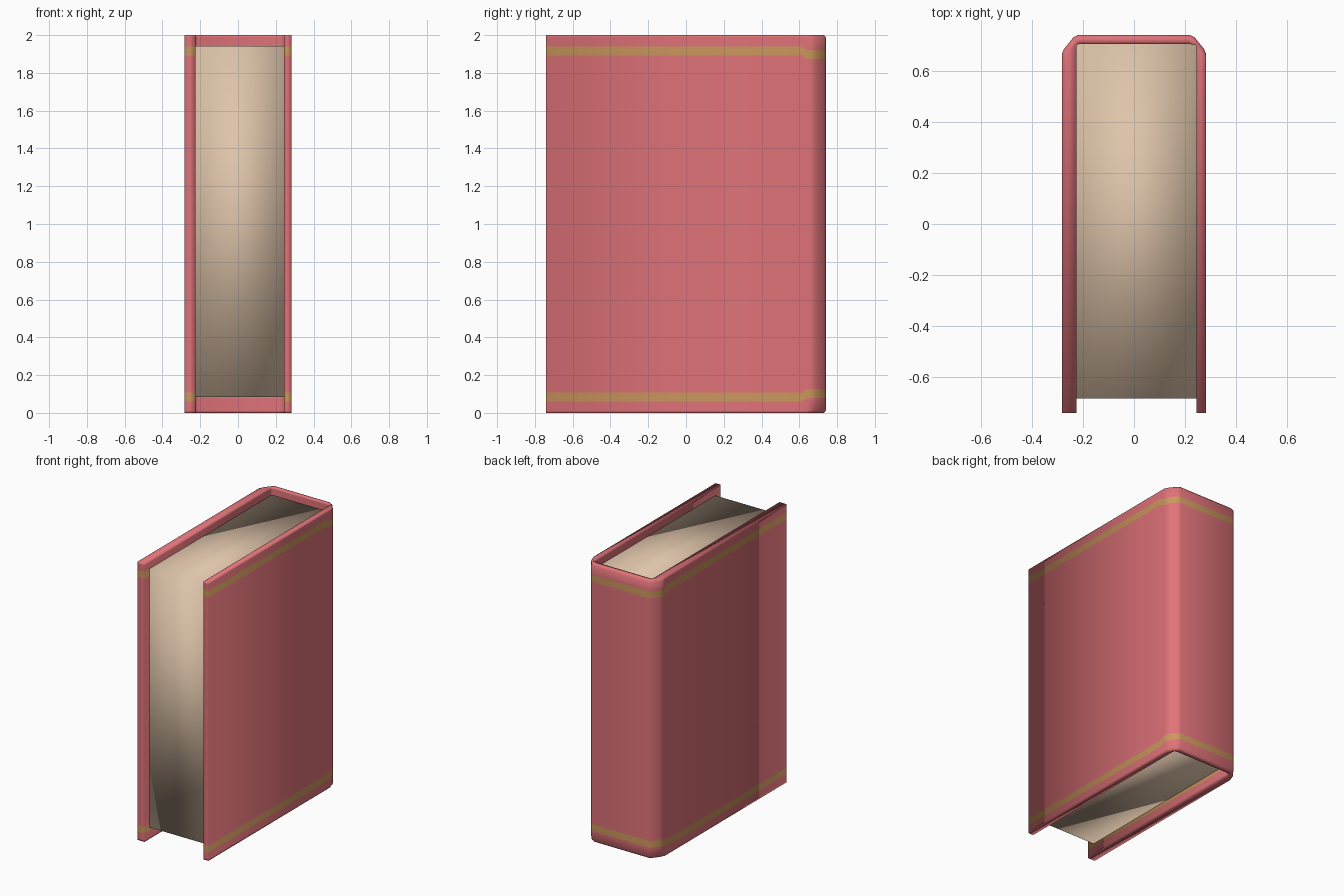
import bpy, bmesh

if "Cube" in bpy.data.objects:
    bpy.data.objects.remove(bpy.data.objects["Cube"])


def material(name, color):
    m = bpy.data.materials.new(name)
    m.diffuse_color = (*color, 1)
    m.use_nodes = True
    m.node_tree.nodes["Principled BSDF"].inputs["Base Color"].default_value = m.diffuse_color
    return m


red = material("cover_red", (0.74, 0.17, 0.19))
gold = material("band_gold", (0.60, 0.31, 0.11))
paper = material("paper", (0.73, 0.55, 0.40))


def finish(bm, name, mats):
    bmesh.ops.recalc_face_normals(bm, faces=bm.faces)
    for f in bm.faces:
        f.smooth = True
    me = bpy.data.meshes.new(name)
    bm.to_mesh(me)
    bm.free()
    for m in mats:
        me.materials.append(m)
    ob = bpy.data.objects.new(name, me)
    bpy.context.collection.objects.link(ob)
    return ob


# Cover cross-section: left half of the outer and inner outlines
outer = [(-0.283, -0.74), (-0.283, 0.61), (-0.283, 0.645), (-0.283, 0.665),
         (-0.275, 0.685), (-0.237, 0.732), (-0.22, 0.74)]
inner = [(-0.226, -0.74), (-0.226, 0.61), (-0.226, 0.645), (-0.226, 0.665),
         (-0.226, 0.685), (-0.226, 0.70), (-0.215, 0.706)]
outer += [(-x, y) for x, y in reversed(outer)]
inner += [(-x + (0.018 if x < -0.22 else 0), y) for x, y in reversed(inner)]
loop = outer + inner[::-1]
n, half = len(loop), len(outer)


def levels(y):
    # Bands step toward the middle height around the spine
    step = 0.02 if y > 0.63 else 0.0
    low = [0.0, 0.012, 0.06 + step, 0.107 + step]
    return low + [2 - z for z in reversed(low)]


# Cover with bands
bm = bmesh.new()
rows = []
for k in range(8):
    row = []
    for i, (x, y) in enumerate(loop):
        if i < half and y > 0.66 and k in (0, 7):   # softened spine rim
            x, y = x * 0.975, y - 0.01
        row.append(bm.verts.new((x, y, levels(loop[i][1])[k])))
    rows.append(row)
for k in range(7):
    for i in range(n):
        j = (i + 1) % n
        f = bm.faces.new((rows[k][i], rows[k][j], rows[k + 1][j], rows[k + 1][i]))
        f.material_index = 1 if k in (2, 4) else 0
for row in (rows[0], rows[7]):
    for i in range(half - 1):
        bm.faces.new((row[i], row[i + 1], row[n - 2 - i], row[n - 1 - i]))
finish(bm, "cover", [red, gold])

# Page block
bm = bmesh.new()
bmesh.ops.create_cube(bm, size=1)
for v in bm.verts:
    v.co.x = 0.009 + v.co.x * 0.474
    v.co.y = 0.012 + v.co.y * 1.39
    v.co.z = 1.013 + v.co.z * 1.86
finish(bm, "page_block", [paper])
